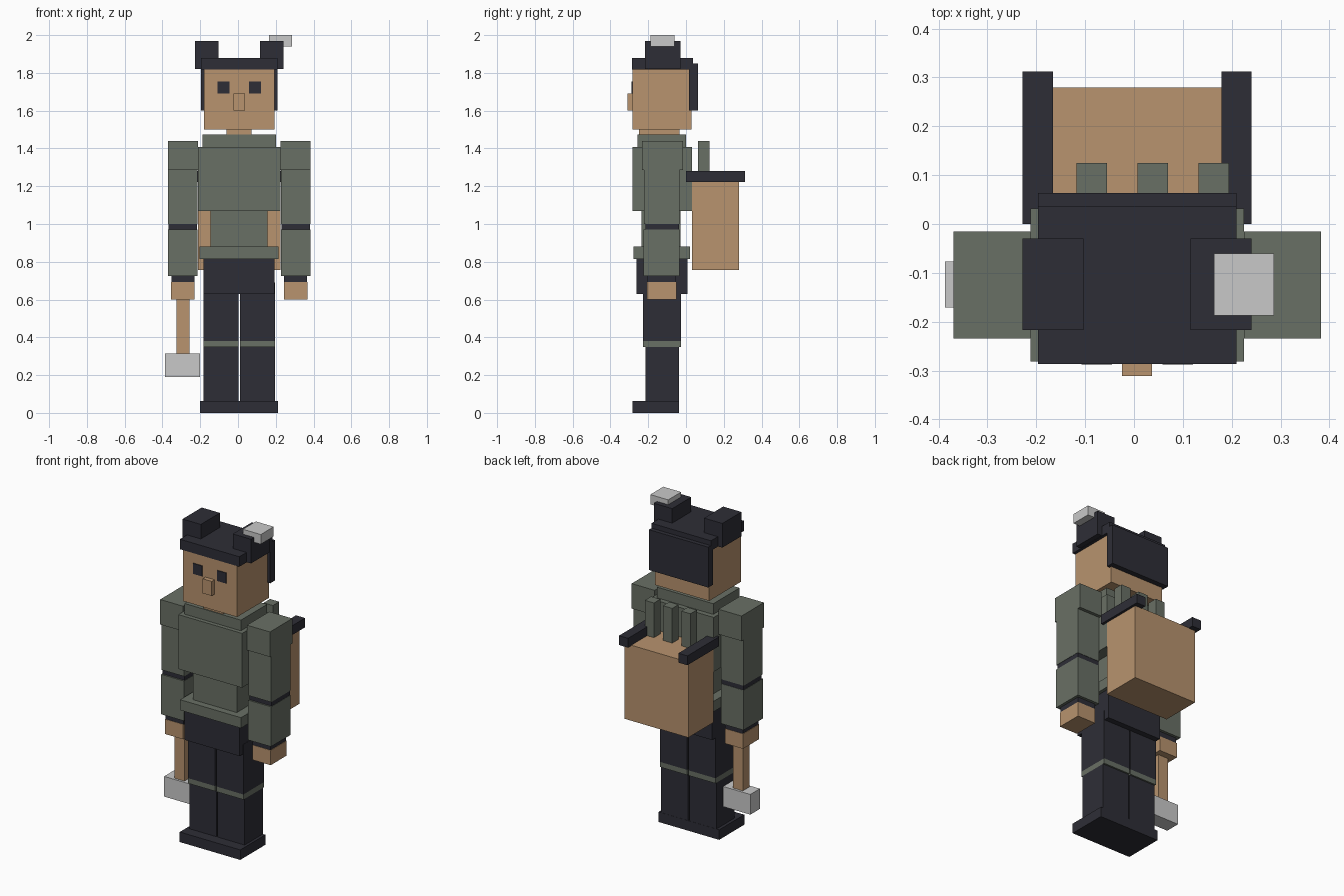
import bpy

CX = 0.0065  # symmetry plane of the figure


def material(name, rgb):
    m = bpy.data.materials.new(name)
    m.diffuse_color = (*rgb, 1)
    return m


SKIN = material("tan", (0.479, 0.292, 0.156))
GREEN = material("grey_green", (0.141, 0.162, 0.130))
DARK = material("dark_navy", (0.027, 0.027, 0.037))
STEEL = material("light_grey", (0.584, 0.584, 0.584))


def box(name, mat, x, y, z):
    """Block spanning the given (min, max) ranges."""
    bpy.ops.mesh.primitive_cube_add(size=1, location=[sum(r) / 2 for r in (x, y, z)])
    ob = bpy.context.object
    ob.name = name
    ob.scale = [r[1] - r[0] for r in (x, y, z)]
    bpy.ops.object.transform_apply(location=False, rotation=False, scale=True)
    ob.data.materials.append(mat)
    return ob


def pair(name, mat, x, y, z):
    """Block on the -x side and its mirror on the +x side."""
    box(name + "_right", mat, x, y, z)
    box(name + "_left", mat, (2 * CX - x[1], 2 * CX - x[0]), y, z)


# Head and face
box("head", SKIN, (-0.18, 0.192), (-0.283, 0.03), (1.50, 1.82))
box("neck", SKIN, (-0.06, 0.072), (-0.25, -0.035), (1.46, 1.51))
box("nose", SKIN, (-0.025, 0.037), (-0.311, -0.28), (1.60, 1.69))
pair("eye", DARK, (-0.108, -0.045), (-0.288, -0.28), (1.69, 1.755))

# Hair
box("hair_cap", DARK, (-0.197, 0.21), (-0.287, 0.037), (1.818, 1.88))
box("hair_back", DARK, (-0.197, 0.21), (0.015, 0.063), (1.60, 1.85))
pair("hair_bun", DARK, (-0.228, -0.103), (-0.217, -0.03), (1.82, 1.97))
box("hair_ornament", STEEL, (0.164, 0.287), (-0.187, -0.06), (1.94, 2.0))

# Torso
box("collar", GREEN, (-0.187, 0.2), (-0.257, 0.0), (1.40, 1.473))
box("chest", GREEN, (-0.212, 0.225), (-0.282, 0.032), (1.07, 1.407))
box("waist", GREEN, (-0.145, 0.156), (-0.235, -0.03), (0.87, 1.08))
box("belt", GREEN, (-0.203, 0.214), (-0.277, 0.02), (0.815, 0.88))
box("hips", DARK, (-0.183, 0.194), (-0.261, 0.007), (0.63, 0.82))

# Arms
pair("shoulder", GREEN, (-0.37, -0.212), (-0.234, -0.015), (1.285, 1.44))
pair("upper_arm", GREEN, (-0.37, -0.214), (-0.222, -0.035), (1.0, 1.29))
pair("elbow_band", DARK, (-0.368, -0.216), (-0.215, -0.037), (0.972, 1.0))
pair("forearm", GREEN, (-0.37, -0.214), (-0.224, -0.035), (0.725, 0.972))
pair("cuff", DARK, (-0.353, -0.23), (-0.205, -0.052), (0.69, 0.73))
pair("hand", SKIN, (-0.356, -0.231), (-0.207, -0.05), (0.60, 0.692))

# Hammer held in the right hand
box("hammer_handle", SKIN, (-0.325, -0.257), (-0.157, -0.092), (0.30, 0.61))
box("hammer_head", STEEL, (-0.387, -0.2), (-0.171, -0.077), (0.19, 0.315))

# Legs
pair("thigh", DARK, (-0.183, 0.002), (-0.227, -0.027), (0.38, 0.69))
pair("knee_band", GREEN, (-0.183, 0.002), (-0.227, -0.027), (0.348, 0.38))
pair("shin", DARK, (-0.183, 0.002), (-0.215, -0.037), (0.05, 0.35))
box("shoes", DARK, (-0.202, 0.213), (-0.282, -0.036), (0, 0.062))

# Basket on the back with rails and sticks
box("basket", SKIN, (-0.212, 0.226), (0.032, 0.28), (0.757, 1.225))
pair("basket_rail", DARK, (-0.228, -0.166), (0.0, 0.312), (1.222, 1.28))
for i in range(3):
    x = -0.118 + 0.125 * i
    box(f"stick_{i + 1}", GREEN, (x, x + 0.063), (0.063, 0.125), (1.20, 1.44))
